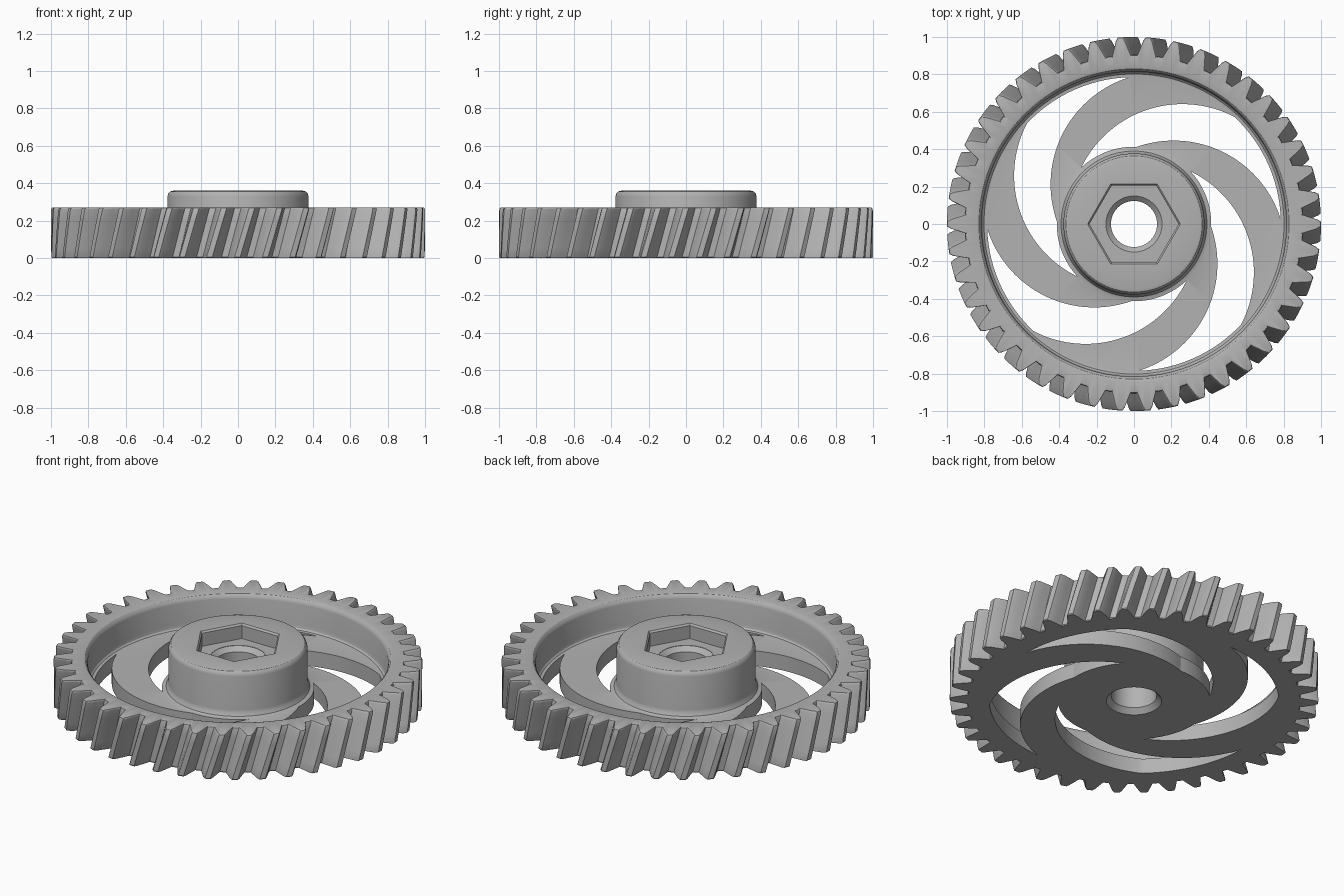
import bpy, bmesh
from math import cos, sin, acos, atan2, pi, radians

if "Cube" in bpy.data.objects:
    bpy.data.objects.remove(bpy.data.objects["Cube"], do_unlink=True)

TEETH = 42
PITCH = 2 * pi / TEETH
TWIST = 0.08            # helix rotation from bottom to top
TOP, WEB, HUB = 0.27, 0.09, 0.36

grey = bpy.data.materials.new("plain grey")
grey.use_nodes = True
colour = (0.45, 0.45, 0.45, 1)
grey.diffuse_color = colour
grey.node_tree.nodes["Principled BSDF"].inputs["Base Color"].default_value = colour


def make_object(name, bm):
    bmesh.ops.recalc_face_normals(bm, faces=bm.faces)
    mesh = bpy.data.meshes.new(name)
    bm.to_mesh(mesh)
    bm.free()
    mesh.materials.append(grey)
    obj = bpy.data.objects.new(name, mesh)
    bpy.context.collection.objects.link(obj)
    return obj


def prism(bm, layers):
    """Closed solid through a stack of (outline, z) layers."""
    rings = [[bm.verts.new((x, y, z)) for x, y in pts] for pts, z in layers]
    n = len(rings[0])
    for a, b in zip(rings, rings[1:]):
        for i in range(n):
            j = (i + 1) % n
            bm.faces.new((a[i], a[j], b[j], b[i]))
    bm.faces.new(rings[0])
    bm.faces.new(rings[-1])


# Tooth outline: half of one tooth as (angle, radius), mirrored and repeated
half = [(-0.056, 0.905), (-0.040, 0.945), (-0.025, 0.985), (-0.015, 1.0)]
tooth = half + [(-a, r) for a, r in reversed(half)]
outline = [(k * PITCH + a, r) for k in range(TEETH) for a, r in tooth]


def toothed_ring(z, inset=0):
    turn = TWIST * (z / TOP - 1)
    return [((r - inset) * cos(a + turn), (r - inset) * sin(a + turn), z)
            for a, r in outline]


def round_ring(r, z):
    return [(r * cos(a), r * sin(a), z) for a, _ in outline]


# Wheel body: helical teeth, hollow rim, web, hub and chamfered bore
rings = [toothed_ring(0, 0.004), toothed_ring(0.005)]
rings += [toothed_ring(0.26 * k / 5) for k in range(1, 6)]
rings += [toothed_ring(0.267, 0.003), toothed_ring(TOP, 0.009)]
section = [
    (0.845, TOP), (0.83, 0.266), (0.82, 0.255), (0.815, 0.24),      # rim lip
    (0.815, 0.12), (0.81, 0.1), (0.802, 0.092), (0.79, WEB),        # rim wall
    (0.41, WEB), (0.39, 0.098), (0.38, 0.115), (0.377, 0.13),       # hub fillet
    (0.377, 0.33), (0.373, 0.345), (0.363, 0.356), (0.348, HUB),    # hub edge
    (0.15, HUB), (0.15, 0.27), (0.123, 0.245), (0.123, 0.03), (0.15, 0),
]
rings += [round_ring(r, z) for r, z in section]

bm = bmesh.new()
grid = [[bm.verts.new(co) for co in ring] for ring in rings]
for a, b in zip(grid, grid[1:] + grid[:1]):
    for i in range(len(a)):
        j = (i + 1) % len(a)
        bm.faces.new((a[i], a[j], b[j], b[i]))
wheel = make_object("helical_gear_wheel", bm)

# Openings between the four curved spokes: bounded by two offset circles
OFFSET, ARC, INNER, OUTER = 0.262, 0.6, 0.413, 0.785
STEPS = 40


def reach(radius):
    return acos((radius ** 2 - OFFSET ** 2 - ARC ** 2) / (2 * OFFSET * ARC))


def spoke_edge(theta):
    start, end = reach(INNER), reach(OUTER)
    pts = []
    for k in range(STEPS + 1):
        a = theta + start + (end - start) * k / STEPS
        pts.append((OFFSET * cos(theta) + ARC * cos(a),
                    OFFSET * sin(theta) + ARC * sin(a)))
    return pts


def arc_from(point, radius, sweep):
    a0 = atan2(point[1], point[0])
    return [(radius * cos(a0 + sweep * k / STEPS), radius * sin(a0 + sweep * k / STEPS))
            for k in range(1, STEPS)]


bm = bmesh.new()
for quarter in range(4):
    theta = radians(-81) + quarter * pi / 2
    near, far = spoke_edge(theta), spoke_edge(theta - pi / 4)
    opening = (near + arc_from(near[-1], OUTER, -pi / 4)
               + far[::-1] + arc_from(far[0], INNER, pi / 4))
    prism(bm, [(opening, -0.1), (opening, 0.2)])


# Hexagonal pocket in the hub, with a softened upper edge
def hexagon(r):
    return [(r * cos(k * pi / 3), r * sin(k * pi / 3)) for k in range(6)]


prism(bm, [(hexagon(0.238), 0.272), (hexagon(0.238), 0.35),
           (hexagon(0.248), HUB), (hexagon(0.248), 0.5)])
cutter = make_object("opening_cutter", bm)
cutter.hide_render = True

bpy.ops.object.select_all(action="DESELECT")
bpy.context.view_layer.objects.active = wheel
wheel.select_set(True)
cut = wheel.modifiers.new("openings", "BOOLEAN")
cut.operation = "DIFFERENCE"
cut.solver = "EXACT"
cut.object = cutter
bpy.ops.object.modifier_apply(modifier=cut.name)
bpy.data.objects.remove(cutter, do_unlink=True)
bpy.ops.object.shade_smooth_by_angle(angle=radians(30))
